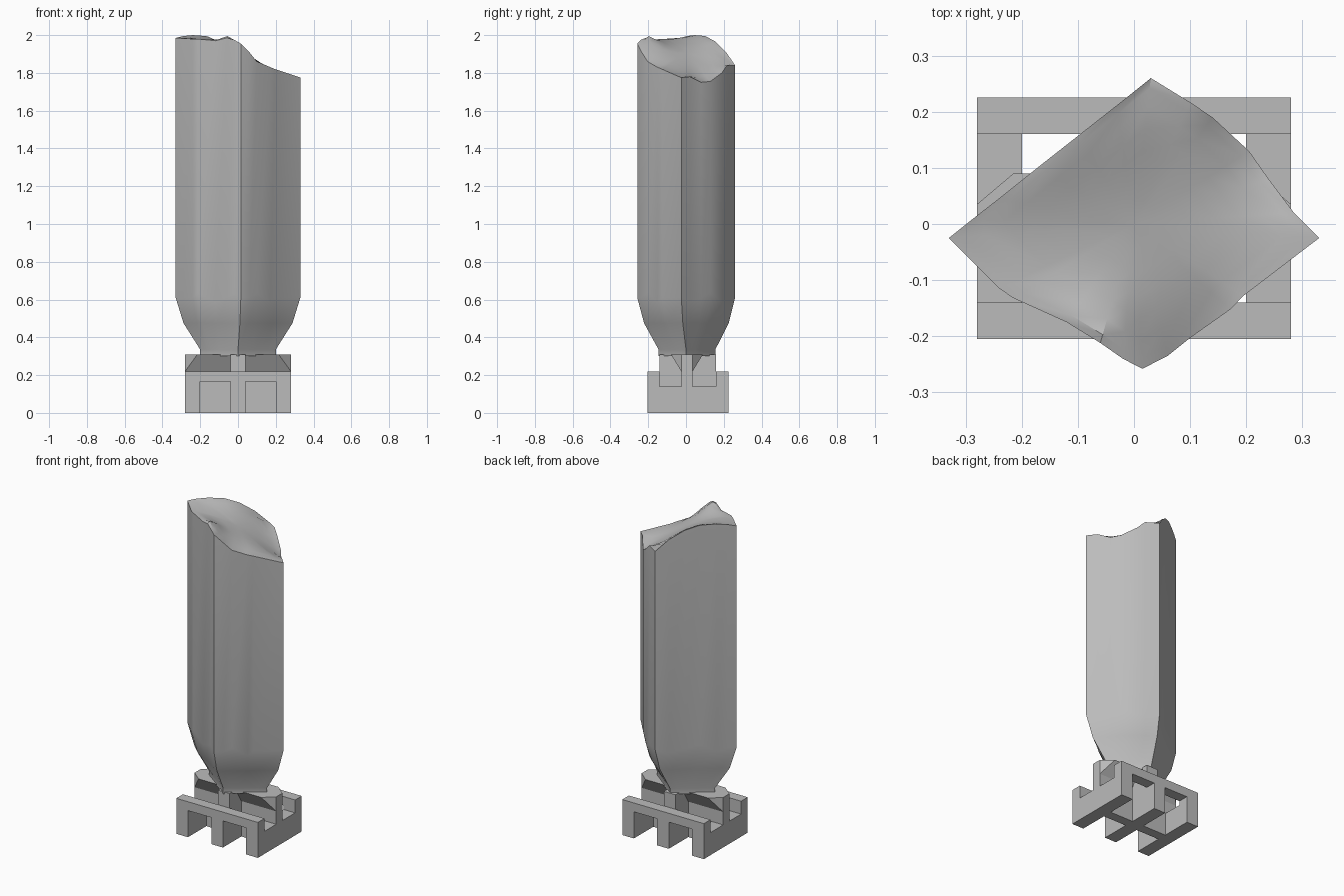
import bpy, bmesh
from mathutils import Vector

cube = bpy.data.objects.get("Cube")
if cube:
    bpy.data.objects.remove(cube, do_unlink=True)

grey = bpy.data.materials.new("stone_grey")
grey.use_nodes = True
colour = (0.5, 0.5, 0.5, 1)
grey.diffuse_color = colour
grey.node_tree.nodes["Principled BSDF"].inputs["Base Color"].default_value = colour


def finish(name, bm):
    bmesh.ops.recalc_face_normals(bm, faces=bm.faces[:])
    mesh = bpy.data.meshes.new(name)
    bm.to_mesh(mesh)
    bm.free()
    mesh.materials.append(grey)
    obj = bpy.data.objects.new(name, mesh)
    bpy.context.collection.objects.link(obj)
    return obj


def block(name, x, y, z):
    bm = bmesh.new()
    bmesh.ops.create_cube(bm, size=1)
    for v in bm.verts:
        v.co = [lo + (c + 0.5) * (hi - lo) for c, (lo, hi) in zip(v.co, (x, y, z))]
    return finish(name, bm)


def rail(name, y0, y1):
    """Rail on three legs: a notched profile pushed through its depth."""
    half = [(0.28, 0.22), (0.28, 0), (0.2, 0), (0.2, 0.165), (0.04, 0.165), (0.04, 0)]
    outline = half + [(-x, z) for x, z in reversed(half)]
    bm = bmesh.new()
    face = bm.faces.new([bm.verts.new((x, y0, z)) for x, z in outline])
    ext = bmesh.ops.extrude_face_region(bm, geom=[face])["geom"]
    moved = [g for g in ext if isinstance(g, bmesh.types.BMVert)]
    bmesh.ops.translate(bm, verts=moved, vec=(0, y1 - y0, 0))
    return finish(name, bm)


# Stand: rails, side beams and the crossing beams in the middle
FRONT, BACK = -0.14, 0.16
rail("front_rail", -0.205, FRONT)
rail("back_rail", BACK, 0.225)
block("left_beam", (0.2, 0.28), (FRONT, BACK), (0, 0.14))
block("right_beam", (-0.28, -0.2), (FRONT, BACK), (0, 0.14))
block("long_beam", (-0.04, 0.04), (FRONT, BACK), (0, 0.31))
block("cross_beam_foot", (-0.2, 0.2), (-0.025, 0.035), (0, 0.14))
block("cross_beam", (-0.28, 0.28), (-0.025, 0.035), (0.14, 0.22))

# Saddle: flared top of the cross beam with bevelled ends
bm = bmesh.new()
for side in (-1, 1):
    for y, flare in ((-0.025, -0.08), (0.035, 0.09)):
        for co in ((0.28, y, 0.22), (0.28, y, 0.31), (0.215, flare, 0.31)):
            bm.verts.new((side * co[0], co[1], co[2]))
bmesh.ops.convex_hull(bm, input=bm.verts[:])
bmesh.ops.dissolve_limit(bm, angle_limit=0.01, verts=bm.verts[:], edges=bm.edges[:])
finish("saddle", bm)

# Stone: the broken rim, one list per side, each beginning at a sharp corner
sides = [
    [(-0.33, -0.025, 1.985), (-0.24, -0.115, 1.98), (-0.215, -0.132, 1.98),
     (-0.12, -0.175, 1.97), (-0.06, -0.212, 1.985), (-0.02, -0.24, 1.975)],
    [(0.015, -0.258, 1.955), (0.06, -0.235, 1.91), (0.1, -0.203, 1.86),
     (0.172, -0.152, 1.83), (0.195, -0.128, 1.82)],
    [(0.33, -0.025, 1.775), (0.285, 0.02, 1.78), (0.24, 0.08, 1.75),
     (0.205, 0.13, 1.755), (0.14, 0.19, 1.8), (0.1, 0.217, 1.84)],
    [(0.03, 0.26, 1.84), (-0.03, 0.212, 1.91), (-0.1, 0.157, 1.965),
     (-0.17, 0.102, 1.995), (-0.24, 0.046, 2.0), (-0.29, 0.007, 1.995)],
]
foot_corners = [Vector(c) for c in ((-0.2, 0), (0, -0.145), (0.2, 0), (0, 0.155))]
rim = [Vector(p) for s in sides for p in s]
foot = [foot_corners[i].lerp(foot_corners[(i + 1) % 4], k / len(s))
        for i, s in enumerate(sides) for k in range(len(s))]
corner = [k == 0 for s in sides for k in range(len(s))]


def top_height(p):
    """Blend of the nearby rim heights, with a low ridge near the front corner."""
    weights = [1 / ((r.xy - p).length + 0.01) ** 2.5 for r in rim]
    z = sum(w * r.z for w, r in zip(weights, rim)) / sum(weights)
    bump = max(0, 1 - (p - Vector((-0.06, -0.18))).length / 0.08)
    return z + 0.02 * bump


bm = bmesh.new()
rings = []
# straight foot, tapered base, uneven shoulder and upright faces
for z, spread in ((0.3, 0), (0.335, 0), (0.475, 0.68), (0.61, 1)):
    ring = []
    for i, (f, r) in enumerate(zip(foot, rim)):
        xy = f.lerp(r.xy, spread)
        chip = 0 if corner[i] or spread < 1 else 0.025 * (i % 3 - 1)
        ring.append(bm.verts.new((xy.x, xy.y, z + chip)))
    rings.append(ring)
rings.append([bm.verts.new(r) for r in rim])

# broken top: shrinking rings that follow the blended height
middle = Vector((0, 0))
for scale in (0.93, 0.8, 0.65, 0.5, 0.35, 0.18):
    ring = []
    for r in rim:
        p = middle.lerp(r.xy, scale)
        ring.append(bm.verts.new((p.x, p.y, top_height(p))))
    rings.append(ring)
count = len(rim)
for a, b in zip(rings, rings[1:]):
    for i in range(count):
        j = (i + 1) % count
        bm.faces.new((a[i], a[j], b[j], b[i]))
bm.faces.new(rings[0])
centre = bm.verts.new((0, 0, top_height(middle)))
for i in range(count):
    bm.faces.new((rings[-1][i], rings[-1][(i + 1) % count], centre))
stone = finish("stone", bm)

bpy.ops.object.select_all(action="DESELECT")
stone.select_set(True)
bpy.context.view_layer.objects.active = stone
bpy.ops.object.shade_smooth_by_angle(angle=0.6)
